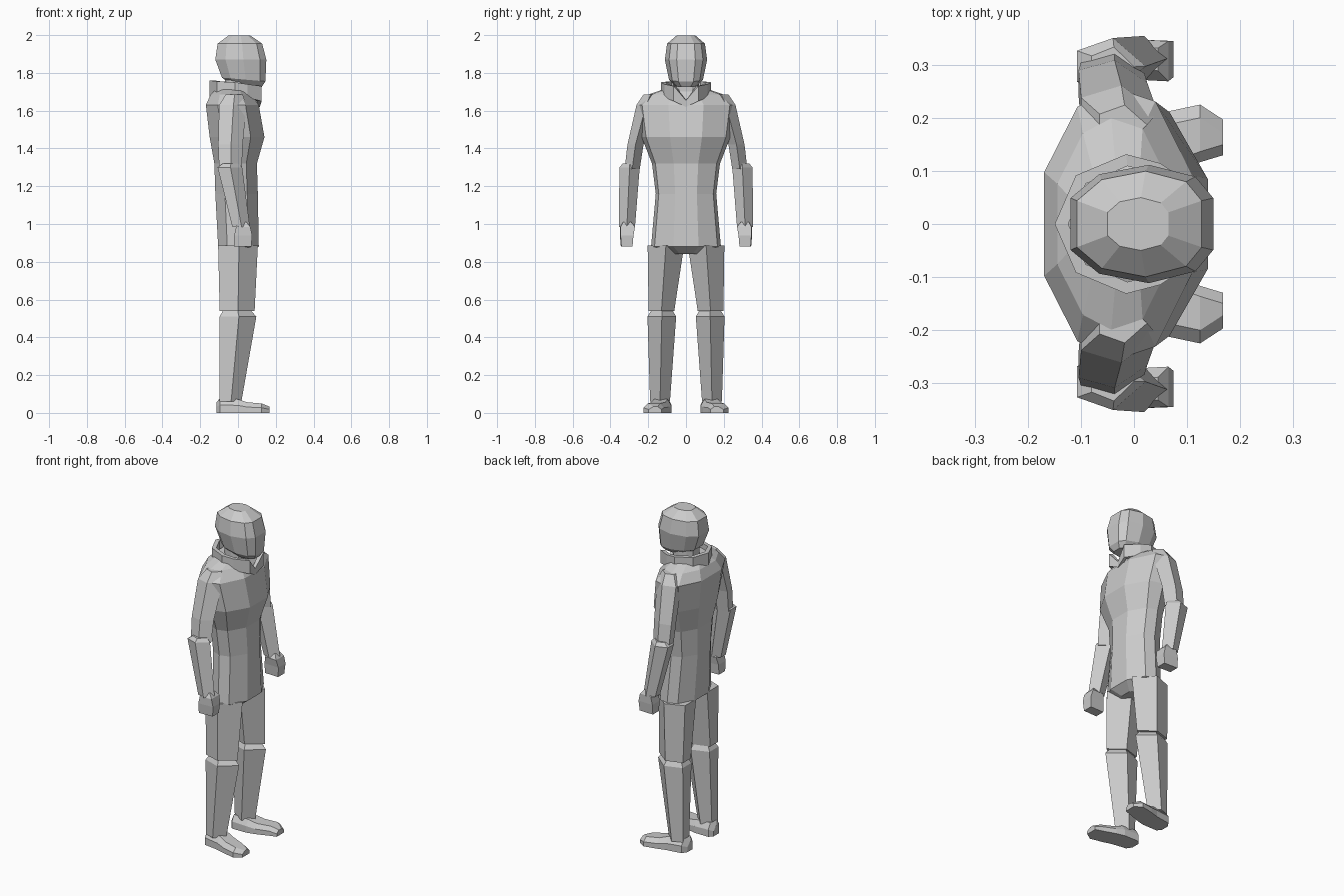
import bpy, bmesh

if "Cube" in bpy.data.objects:
    bpy.data.objects.remove(bpy.data.objects["Cube"])


def loft(name, rings, closed=False, mirror=False):
    """Skin a list of equal-length point rings, capping the ends or closing the loop."""
    bm = bmesh.new()
    vs = [[bm.verts.new(p) for p in r] for r in rings]
    pairs = list(zip(vs, vs[1:])) + ([(vs[-1], vs[0])] if closed else [])
    for a, b in pairs:
        for i in range(len(a)):
            j = (i + 1) % len(a)
            bm.faces.new((a[i], a[j], b[j], b[i]))
    if not closed:
        bm.faces.new(vs[0][::-1])
        bm.faces.new(vs[-1])
    bmesh.ops.recalc_face_normals(bm, faces=bm.faces[:])
    me = bpy.data.meshes.new(name)
    bm.to_mesh(me)
    bm.free()
    ob = bpy.data.objects.new(name, me)
    bpy.context.collection.objects.link(ob)
    if mirror:
        m = ob.modifiers.new("Mirror", 'MIRROR')
        m.use_axis = (False, True, False)
    return ob


def fit(shape, x0, x1, y0, y1, z, slope=0):
    """Fit a -1..1 cross-section into a box at height z, optionally sloped along x."""
    return [((x0 + x1 + a * (x1 - x0)) / 2, (y0 + y1 + b * (y1 - y0)) / 2, z + slope * a)
            for a, b in shape]


def sym(half):
    return half + [(a, -b) for a, b in reversed(half)]


BODY = sym([(1, .36), (.5, .9), (-.05, 1), (-.55, .86), (-1, .38)])
HEAD = sym([(1, .44), (.75, .8), (.1, 1), (-.6, .84), (-1, .44)])
LIMB = [(1, 0), (.05, 1), (-1, .55), (-1, -.55), (.05, -1)]
BOX = [(1, .9), (-1, 1), (-1, -.9), (1, -1)]

# Jacket torso: z, back x, front x, half width
torso = [(.84, -.05, .06, .09), (.88, -.105, .11, .185), (1.16, -.12, .105, .16),
         (1.32, -.125, .10, .18), (1.46, -.15, .14, .235), (1.63, -.17, .11, .258),
         (1.685, -.145, .07, .20), (1.72, -.11, .05, .10)]
loft("jacket_torso", [fit(BODY, b, f, -w, w, z) for z, b, f, w in torso])

# Head and neck
head = [(1.73, -.03, .125, .055, -.005), (1.765, -.085, .145, .09, -.01),
        (1.87, -.12, .15, .112, 0), (1.955, -.108, .128, .1, 0), (1.998, -.05, .065, .05, 0)]
loft("head", [fit(HEAD, b, f, -w, w, z, s) for z, b, f, w, s in head])
loft("neck", [fit(HEAD, -.07, .06, -.07, .07, z) for z in (1.66, 1.78)])

# Standing collar, dipping to a V at the front: x, y, bottom z, top z
half = [(.115, 0, 1.62, 1.655), (.125, .065, 1.65, 1.73), (.05, .115, 1.67, 1.74),
        (-.015, .132, 1.685, 1.75), (-.11, .092, 1.68, 1.755), (-.15, 0, 1.67, 1.76)]
band = half + [(x, -y, a, b) for x, y, a, b in half[-2:0:-1]]
loft("collar", [[(x, y, a), (x, y, b), (x * .83, y * .83, b), (x * .83, y * .83, a)]
                for x, y, a, b in band], closed=True)


# Limbs: rings given as x0, x1, y0, y1, z
def limb(name, shape, rows):
    loft(name, [fit(shape, *r) for r in rows], mirror=True)


limb("upper_arms", LIMB, [(-.065, .025, .15, .225, 1.685), (-.10, .045, .16, .262, 1.63),
                          (-.105, .025, .225, .31, 1.42), (-.10, .02, .245, .325, 1.29)])
limb("forearms", LIMB, [(-.08, 0, .26, .335, 1.32), (-.108, .022, .245, .352, 1.30),
                        (-.03, .063, .27, .356, .985)])
limb("hands", BOX, [(0, .045, .29, .335, 1.01), (-.01, .065, .27, .35, .985),
                    (-.02, .075, .278, .35, .94), (-.02, .07, .283, .345, .88)])
limb("thighs", LIMB, [(-.105, .105, .01, .203, .885), (-.097, .088, .062, .198, .54)])
limb("shins", LIMB, [(-.08, .07, .07, .185, .54), (-.097, .097, .052, .204, .51),
                     (-.097, .018, .085, .19, .06)])

# Shoes: heel to toe sections as x, inner y, outer y, height
shoe = [(-.115, .10, .15, .055), (-.095, .077, .18, .078), (0, .078, .195, .072),
        (.05, .09, .21, .056), (.125, .117, .226, .05), (.168, .13, .198, .033)]
loft("shoes", [[(x, a, 0), (x, b, 0), (x, b, h * .55), (x, b - .025, h),
                (x, a + .02, h), (x, a, h * .55)] for x, a, b, h in shoe], mirror=True)
